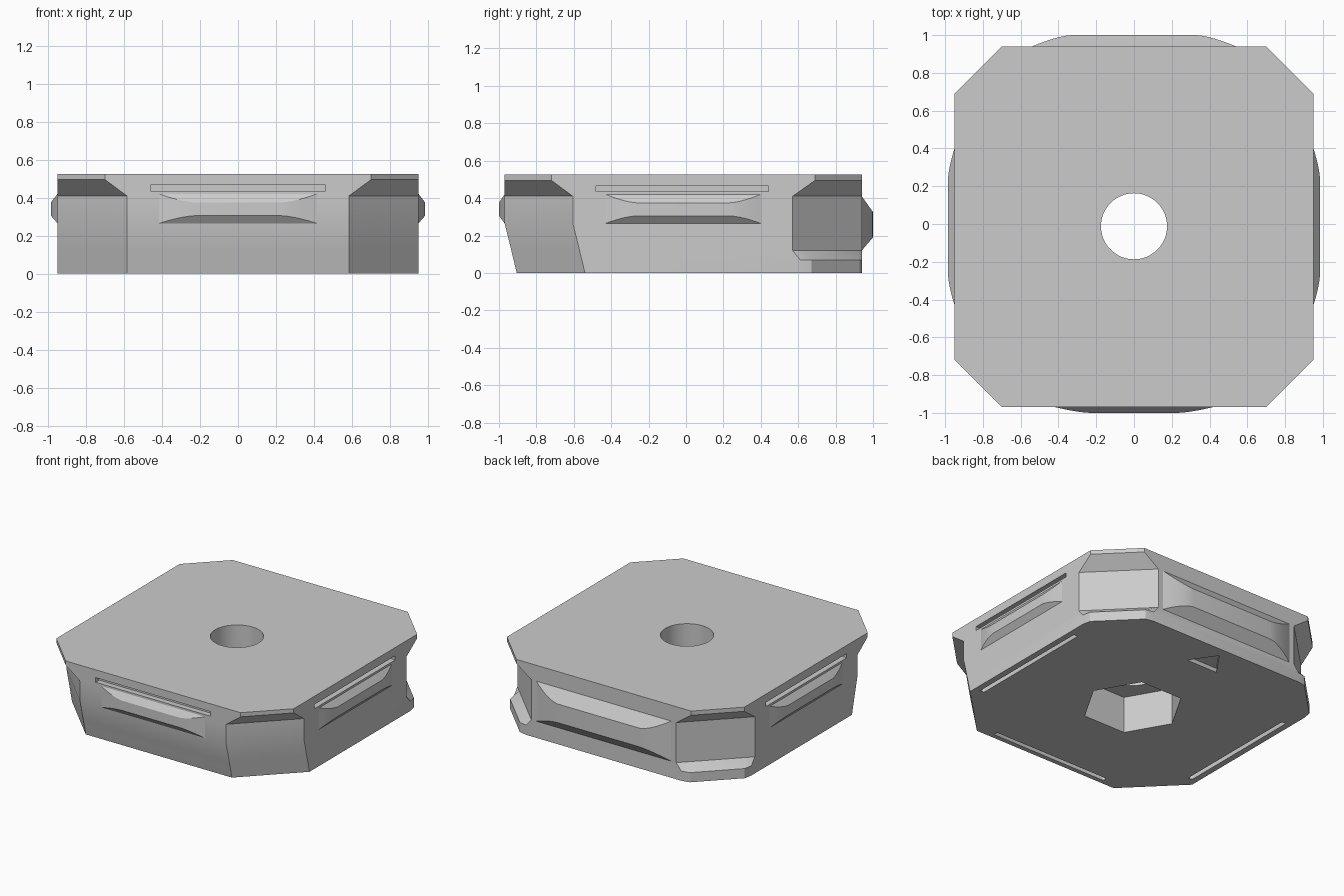
import bpy, bmesh, math
from mathutils import Vector

if "Cube" in bpy.data.objects:
    bpy.data.objects.remove(bpy.data.objects["Cube"])

grey = bpy.data.materials.new("plain grey")
grey.diffuse_color = (0.6, 0.6, 0.6, 1)
grey.use_nodes = True
grey.node_tree.nodes["Principled BSDF"].inputs["Base Color"].default_value = grey.diffuse_color
XW, YB, CY = 0.95, 0.94, -0.012      # half width, back wall, hole centre


def loft(name, rings):
    """Closed solid through rings of equal point count."""
    bm = bmesh.new()
    loops = [[bm.verts.new(p) for p in r] for r in rings]
    n = len(loops[0])
    for a, b in zip(loops, loops[1:]):
        for i in range(n):
            j = (i + 1) % n
            bm.faces.new((a[i], a[j], b[j], b[i]))
    bm.faces.new(loops[0][::-1])
    bm.faces.new(loops[-1])
    bmesh.ops.remove_doubles(bm, verts=bm.verts, dist=1e-5)
    bmesh.ops.recalc_face_normals(bm, faces=bm.faces)
    me = bpy.data.meshes.new(name)
    bm.to_mesh(me)
    bm.free()
    ob = bpy.data.objects.new(name, me)
    bpy.context.collection.objects.link(ob)
    me.materials.append(grey)
    return ob


def prism(name, pts, z0, z1):
    return loft(name, [[(x, y, z) for x, y in pts] for z in (z0, z1)])


def circle(r, n):
    return [(r * math.cos(2 * math.pi * i / n), CY + r * math.sin(2 * math.pi * i / n))
            for i in range(n)]


def rect(x0, x1, y0, y1):
    return [(x0, y0), (x1, y0), (x1, y1), (x0, y1)]


def capsule(cx, cy, half, r, along_x):
    pts = []
    for i in range(14):
        s = 1 if i < 7 else -1
        a = -math.pi / 2 + math.pi * (i - (0 if i < 7 else 1)) / 6
        u, v = s * (half - r) + r * math.cos(a), r * math.sin(a)
        pts.append((cx + u, cy + v) if along_x else (cx - v, cy + u))
    return pts


def body_ring(z, yf, fc, bc):
    """Octagon with separate front and back corner cuts; low back corners are rounded."""
    right = [(XW - fc, yf), (XW, yf + fc)]
    if z < 0.1:
        right += [(XW, YB - 0.33), (XW - 0.012, YB - bc), (XW - bc, YB - 0.012), (XW - 0.33, YB)]
    else:
        right += [(XW - bc * t, YB - bc * (1 - t)) for t in (0, 0.12, 0.88, 1)]
    return [(x, y, z) for x, y in right + [(-x, y) for x, y in right[::-1]]]


# main block
body = loft("body", [body_ring(*r) for r in (
    (0, -0.905, 0.365, 0.27), (0.07, -0.922, 0.365, 0.27), (0.12, -0.934, 0.365, 0.37),
    (0.265, -0.97, 0.365, 0.37), (0.41, -0.97, 0.365, 0.37),
    (0.495, -0.97, 0.25, 0.25), (0.525, -0.97, 0.25, 0.25))])

# cutters: bore, hexagonal pocket, arrow mark, side slots, underside slots
cutters = [
    prism("bore", circle(0.175, 48), -0.1, 0.7),
    prism("hex_pocket", circle(0.335, 6), -0.1, 0.265),
    prism("arrow_mark", [(-0.125, 0.69), (0.125, 0.69), (0, 0.87)], -0.1, 0.03),
    prism("front_slot", rect(-0.46, 0.46, -1.1, -0.93), 0.435, 0.468),
    prism("front_under_slot", capsule(0, -0.855, 0.47, 0.016, True), -0.1, 0.04)]
for s, side in ((1, "right"), (-1, "left")):
    x0, x1 = sorted((s * 0.91, s * 1.1))
    cutters.append(prism(side + "_slot", rect(x0, x1, -0.48, 0.44), 0.435, 0.465))
    cutters.append(prism(side + "_under_slot",
                         capsule(s * 0.89, -0.01, 0.48, 0.016, False), -0.1, 0.04))
bpy.context.view_layer.objects.active = body
for c in cutters:
    m = body.modifiers.new(c.name, 'BOOLEAN')
    m.operation, m.solver, m.object = 'DIFFERENCE', 'EXACT', c
    bpy.ops.object.modifier_apply(modifier=m.name)
    bpy.data.objects.remove(c)


def bumper(name, wall, out, along, mid, flat, end, depth, z):
    """Raised bar with sloped top and bottom and ends that fade into the wall."""
    z0, z1, z2, z3 = z
    out, along = Vector(out), Vector(along)
    ramp = [i / 6 for i in range(7)]
    stations = [(-end + (end - flat) * t, 1 - (1 - t) ** 1.5) for t in ramp]
    stations += [(-u, f) for u, f in stations[::-1]]
    rings = []
    for u, f in stations:
        sec = [(-0.02, z0), (0, z0), (depth * f, z0 + (z1 - z0) * f),
               (depth * f, z3 + (z2 - z3) * f), (0, z3), (-0.02, z3)]
        rings.append([out * (wall + p) + along * (mid + u) + Vector((0, 0, h)) for p, h in sec])
    return loft(name, rings)


# bumpers on the four walls
low = (0.265, 0.305, 0.375, 0.42)
parts = [body,
         bumper("front_bumper", 0.97, (0, -1, 0), (1, 0, 0), 0, 0.23, 0.415, 0.03, low),
         bumper("back_bumper", YB, (0, 1, 0), (1, 0, 0), 0, 0.33, 0.54, 0.06,
                (0.12, 0.19, 0.325, 0.41))]
for s, side in ((1, "right"), (-1, "left")):
    parts.append(bumper(side + "_bumper", XW, (s, 0, 0), (0, 1, 0), -0.015, 0.25, 0.415, 0.035, low))

for ob in parts:
    bpy.ops.object.select_all(action='DESELECT')
    ob.select_set(True)
    bpy.context.view_layer.objects.active = ob
    bpy.ops.object.shade_smooth_by_angle(angle=math.radians(25))
